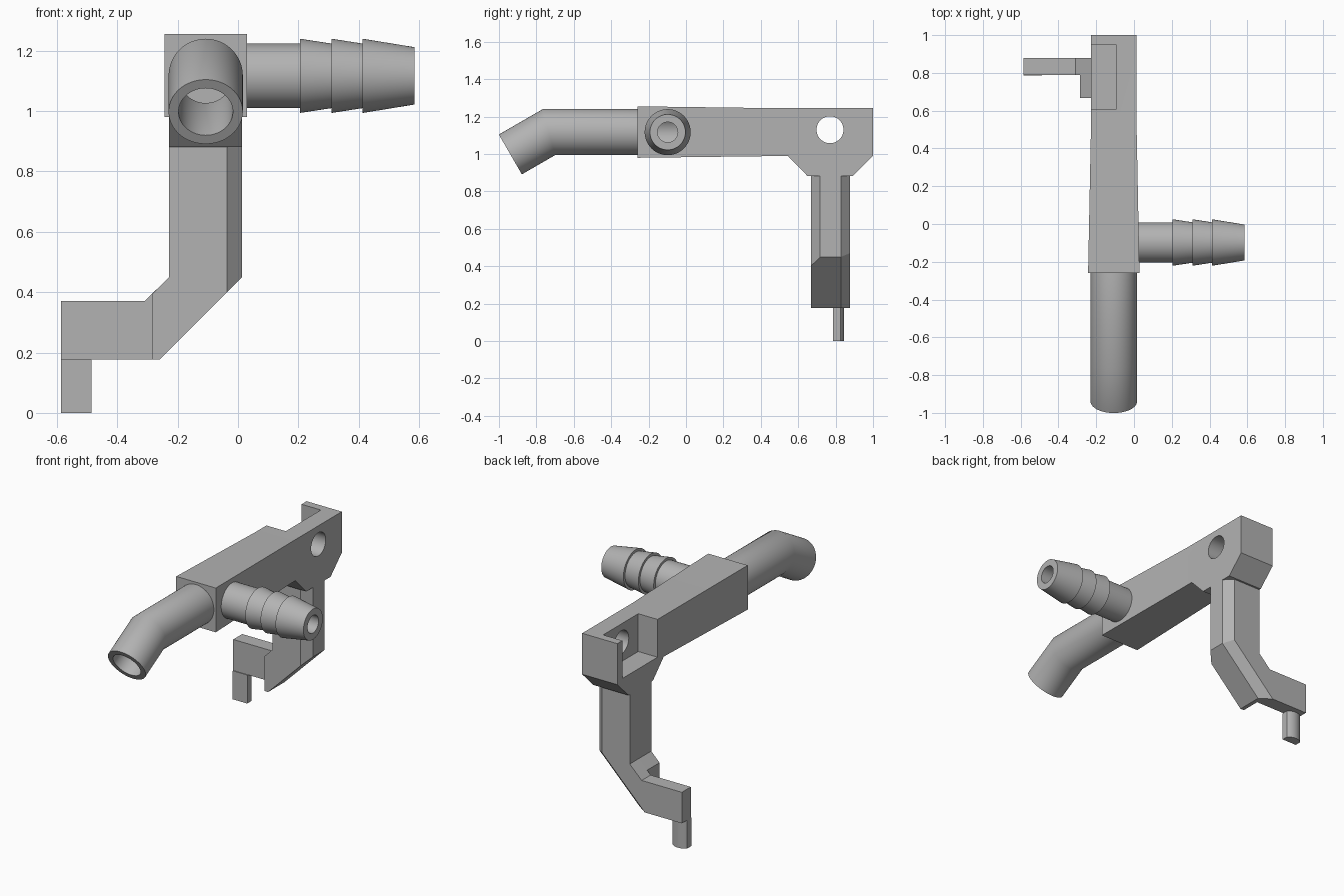
import bpy, bmesh, math
from mathutils import Vector

cube = bpy.data.objects.get("Cube")
if cube:
    bpy.data.objects.remove(cube, do_unlink=True)

grey = bpy.data.materials.new("plain_grey")
grey.use_nodes = True
COLOUR = (0.45, 0.45, 0.45, 1)
grey.diffuse_color = COLOUR
grey.node_tree.nodes["Principled BSDF"].inputs["Base Color"].default_value = COLOUR

CX, CZ = -0.107, 1.117      # axis of the main bore
BARB_Y = -0.098             # axis of the side connector
SEGS = 64


def finish(name, bm):
    bmesh.ops.recalc_face_normals(bm, faces=bm.faces)
    mesh = bpy.data.meshes.new(name)
    bm.to_mesh(mesh)
    bm.free()
    mesh.materials.append(grey)
    obj = bpy.data.objects.new(name, mesh)
    bpy.context.collection.objects.link(obj)
    return obj


def prism(outline, place, lo, hi):
    """Extrude a 2D outline between lo and hi; place maps (a, b, depth) to xyz."""
    bm = bmesh.new()
    face = bm.faces.new([bm.verts.new(place(a, b, lo)) for a, b in outline])
    out = bmesh.ops.extrude_face_region(bm, geom=[face])["geom"]
    shift = Vector(place(0, 0, hi)) - Vector(place(0, 0, lo))
    bmesh.ops.translate(bm, vec=shift, verts=[v for v in out if isinstance(v, bmesh.types.BMVert)])
    bmesh.ops.recalc_face_normals(bm, faces=bm.faces)
    return bm


def loft(rings, cap=False):
    """Skin a list of equal rings of points."""
    bm = bmesh.new()
    rows = [[bm.verts.new(p) for p in ring] for ring in rings]
    for a, b in zip(rows, rows[1:]):
        for i in range(SEGS):
            j = (i + 1) % SEGS
            bm.faces.new((a[i], a[j], b[j], b[i]))
    if cap:
        bm.faces.new(rows[0])
        bm.faces.new(rows[-1])
    return bm


def circle(r):
    return [(r * math.cos(2 * math.pi * i / SEGS), r * math.sin(2 * math.pi * i / SEGS))
            for i in range(SEGS)]


def ring_x(x, r, y, z):
    return [(x, y + a, z + b) for a, b in circle(r)]


def ring_y(y, r, tilt=0.0):
    return [(CX + a, y - b * tilt, CZ + b) for a, b in circle(r)]


def smooth(obj):
    bpy.ops.object.select_all(action='DESELECT')
    obj.select_set(True)
    bpy.context.view_layer.objects.active = obj
    bpy.ops.object.shade_smooth_by_angle(angle=math.radians(31))


def cut(obj, cutter):
    mod = obj.modifiers.new("cut", 'BOOLEAN')
    mod.operation, mod.solver, mod.object = 'DIFFERENCE', 'EXACT', cutter
    cutter.hide_render = True
    bpy.context.view_layer.objects.active = obj
    bpy.ops.object.modifier_apply(modifier=mod.name)
    bpy.data.objects.remove(cutter, do_unlink=True)


def side(y, z, x):
    return (x, y, z)


def front(x, z, y):
    return (x, y, z)


def flat(x, y, z):
    return (x, y, z)


# Body: side outline with the flange below, flared towards the front
bm = prism([(-0.26, 0.98), (0.545, 0.99), (0.65, 0.882), (0.89, 0.882),
            (1, 0.99), (1, 1.245), (0.5, 1.245), (-0.26, 1.255)], side, -0.228, 0.014)
bmesh.ops.bisect_plane(bm, geom=bm.verts[:] + bm.edges[:] + bm.faces[:],
                       plane_co=(0, 0.5, 0), plane_no=(0, 1, 0))
for v in bm.verts:
    if v.co.y < 0:
        v.co.x += 0.015 if v.co.x > CX else -0.015
body = finish("body", bm)

# Pocket, cross hole and the two meeting bores
pocket = [(-0.4, 0.605), (-0.095, 0.605), (-0.095, 0.95), (-0.4, 0.95)]
cut(body, finish("pocket_cutter", prism(pocket, flat, 1.01, 1.5)))
cut(body, finish("hole_cutter", loft([ring_x(x, 0.072, 0.77, 1.13) for x in (-0.15, 0.1)], True)))
cut(body, finish("main_bore_cutter", loft([ring_y(y, 0.09) for y in (-0.3, 0)], True)))
cut(body, finish("side_bore_cutter", loft([ring_x(x, 0.054, BARB_Y, CZ) for x in (CX, 0.1)], True)))
smooth(body)

# Bent spout, hollow, with a mitred elbow
BEND_Y, ANGLE, LENGTH = -0.733, math.radians(30), 0.238


def spout_end(r):
    s, c = math.sin(ANGLE), math.cos(ANGLE)
    return [(CX + a, BEND_Y - LENGTH * c - b * s, CZ - LENGTH * s + b * c) for a, b in circle(r)]


def spout_wall(r):
    return [ring_y(-0.26, r), ring_y(BEND_Y, r, math.tan(ANGLE / 2)), spout_end(r)]


smooth(finish("spout", loft(spout_wall(0.123) + spout_wall(0.09)[::-1])))

# Barbed hose connector, hollow
barb = [(0.015, 0.107), (0.205, 0.107), (0.205, 0.123), (0.31, 0.107), (0.31, 0.123),
        (0.413, 0.107), (0.413, 0.123), (0.585, 0.095), (0.585, 0.054), (0.028, 0.054)]
smooth(finish("hose_barb", loft([ring_x(x, r, BARB_Y, CZ) for x, r in barb])))


# Leg: a chamfered column that slopes into a thinner arm
def chamfered(name, outline, y0, y1, edge_y, with_slope):
    bm = prism(outline, front, y0, y1)

    def wanted(e):
        a, b = (v.co for v in e.verts)
        if abs(a.y - edge_y) > 1e-4 or abs(b.y - edge_y) > 1e-4:
            return False
        if min(a.x, b.x) > 0:
            return True
        return with_slope and max(a.x, b.x) > 0 and min(a.z, b.z) < 0.2
    bmesh.ops.bevel(bm, geom=[e for e in bm.edges if wanted(e)], offset=0.05,
                    segments=1, profile=0.5, affect='EDGES')
    return finish(name, bm)


column = [(-0.26, 0.177), (0.014, 0.45), (0.014, 0.882), (-0.228, 0.882), (-0.228, 0.45)]
chamfered("leg_front", column + [(-0.285, 0.393), (-0.285, 0.177)], 0.667, 0.79, 0.667, False)
chamfered("leg_and_arm", column + [(-0.31, 0.37), (-0.586, 0.37), (-0.586, 0.177)],
          0.79, 0.878, 0.878, True)

# Peg under the arm tip, flat in front and rounded behind
PEG_X, HALF, RADIUS = -0.536, 0.05, 0.0725
spread = math.asin(HALF / RADIUS)
arc = [(PEG_X + RADIUS * math.sin(t), 0.845 - RADIUS + RADIUS * math.cos(t))
       for t in (spread * (1 - i / 6) for i in range(13))]
peg = [(PEG_X - HALF, 0.785), (PEG_X + HALF, 0.785)] + arc
smooth(finish("peg", prism(peg, flat, 0, 0.177)))
